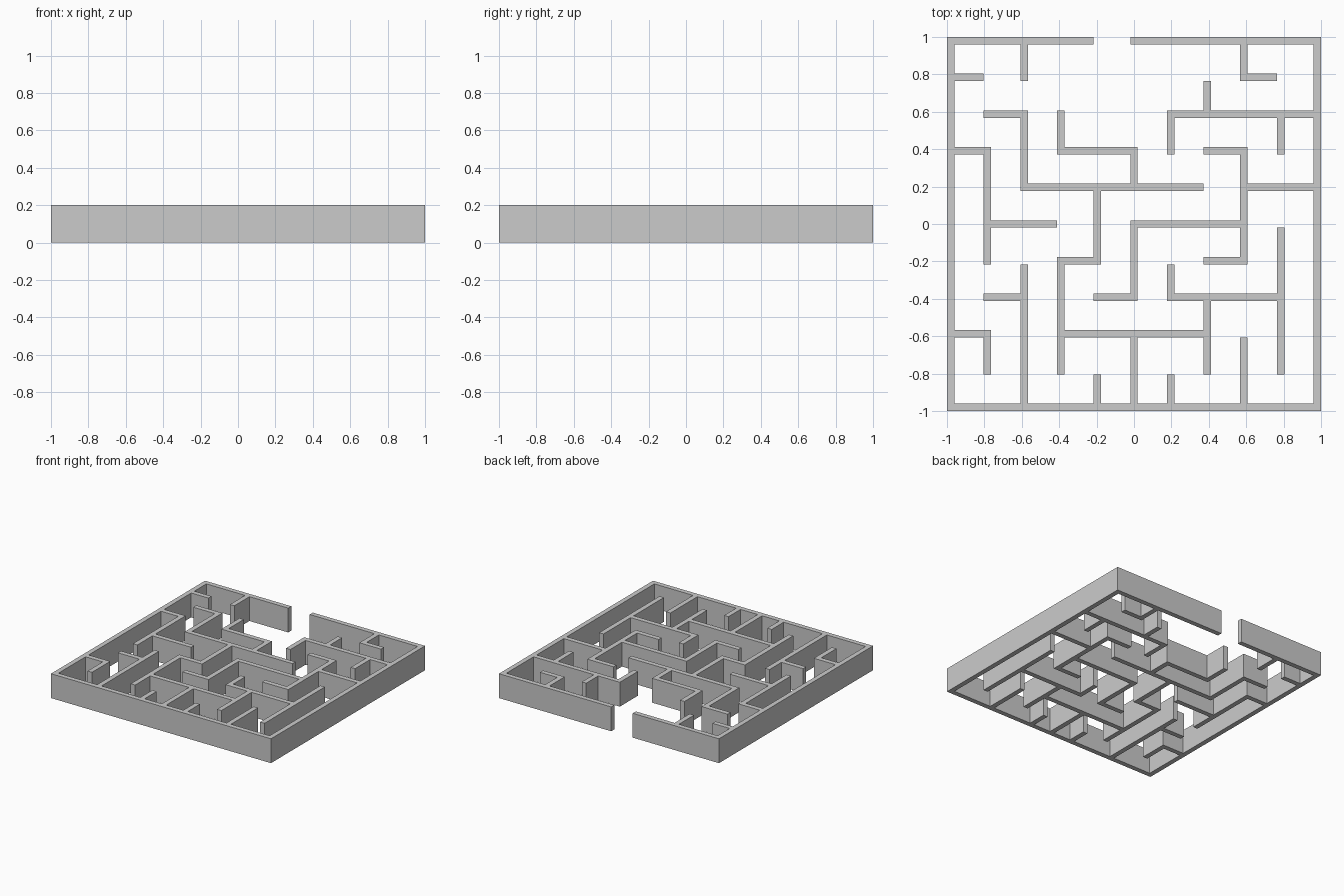
import bpy, bmesh

if "Cube" in bpy.data.objects:
    bpy.data.objects.remove(bpy.data.objects["Cube"])

PITCH, T, H = 0.196, 0.04, 0.2

# Lattice: even index = wall line, odd index = corridor. Each run is inclusive.
rows = {
    20: [(0, 7), (10, 20)],
    18: [(0, 1), (16, 17)],
    16: [(2, 4), (12, 20)],
    14: [(0, 2), (6, 10), (14, 16)],
    12: [(4, 13), (16, 20)],
    10: [(2, 5), (10, 16)],
    8: [(6, 8), (14, 16)],
    6: [(2, 4), (8, 10), (12, 18)],
    4: [(0, 2), (6, 14)],
    0: [(0, 20)],
}
columns = {
    0: [(0, 20)],
    2: [(2, 4), (8, 14)],
    4: [(0, 7), (12, 16), (18, 20)],
    6: [(2, 8), (14, 16)],
    8: [(0, 1), (8, 12)],
    10: [(0, 4), (6, 10), (12, 14)],
    12: [(0, 1), (6, 7), (14, 16)],
    14: [(2, 6), (16, 17)],
    16: [(0, 3), (8, 14), (18, 20)],
    18: [(2, 9), (14, 16)],
    20: [(0, 20)],
}
solid = {(i, j) for j, runs in rows.items() for a, b in runs for i in range(a, b + 1)}
solid |= {(i, j) for i, runs in columns.items() for a, b in runs for j in range(a, b + 1)}


def edge(k):
    """Lower boundary of lattice strip k."""
    return -1 + (k // 2) * PITCH + (k % 2) * T


# Maze walls: one joined footprint, extruded upwards
bm = bmesh.new()
verts = {}


def corner(i, j):
    if (i, j) not in verts:
        verts[i, j] = bm.verts.new((edge(i), edge(j), 0))
    return verts[i, j]


for i, j in sorted(solid):
    bm.faces.new([corner(i, j), corner(i + 1, j), corner(i + 1, j + 1), corner(i, j + 1)])

ext = bmesh.ops.extrude_face_region(bm, geom=bm.faces[:], use_keep_orig=True)
for v in ext["geom"]:
    if isinstance(v, bmesh.types.BMVert):
        v.co.z = H
bmesh.ops.recalc_face_normals(bm, faces=bm.faces[:])

mesh = bpy.data.meshes.new("maze_walls")
bm.to_mesh(mesh)
bm.free()
obj = bpy.data.objects.new("maze_walls", mesh)
bpy.context.collection.objects.link(obj)
